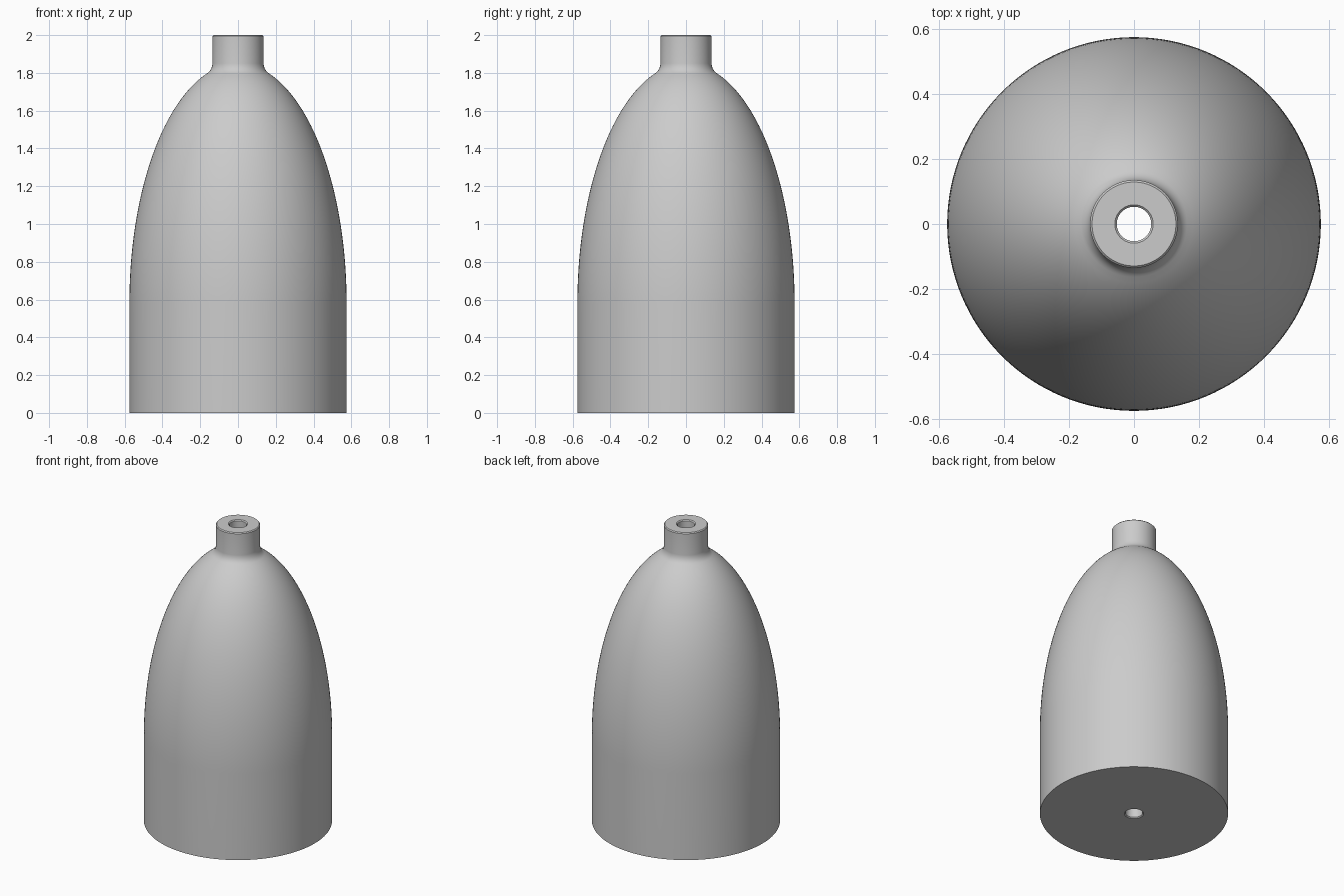
import bpy
import bmesh
from math import sin, cos, pi, radians

cube = bpy.data.objects.get("Cube")
if cube:
    bpy.data.objects.remove(cube)

SEGMENTS = 128
RADIUS, SHOULDER, DOME = 0.575, 0.58, 1.27   # body radius, start and height of the dome
NECK, BORE, BEVEL = 0.135, 0.053, 0.006

# Material
grey = bpy.data.materials.new("plain_grey")
grey.use_nodes = True
colour = (0.6, 0.6, 0.6, 1)
grey.diffuse_color = colour
grey.node_tree.nodes["Principled BSDF"].inputs["Base Color"].default_value = colour

# Closed profile (radius, height): base, wall, elliptical dome, neck fillet, rim, bore
profile = [(BORE + BEVEL, 0), (RADIUS, 0), (RADIUS, SHOULDER)]
steps, end = 40, radians(73.5)
for i in range(1, steps + 1):
    a = end * i / steps
    profile.append((RADIUS * cos(a), SHOULDER + DOME * sin(a)))
start, corner, stop = profile[-1], (NECK + 0.003, 1.815), (NECK, 1.85)
for i in range(1, 9):
    t = i / 8
    profile.append(tuple((1 - t) ** 2 * p + 2 * t * (1 - t) * q + t * t * r
                         for p, q, r in zip(start, corner, stop)))
profile += [(NECK, 2 - BEVEL), (NECK - BEVEL, 2),
            (BORE + BEVEL, 2), (BORE, 2 - BEVEL), (BORE, BEVEL)]

# Lathe the profile around the z axis
bm = bmesh.new()
rings = []
for s in range(SEGMENTS):
    a = 2 * pi * s / SEGMENTS
    rings.append([bm.verts.new((r * cos(a), r * sin(a), z)) for r, z in profile])
count = len(profile)
for s in range(SEGMENTS):
    here, there = rings[s], rings[(s + 1) % SEGMENTS]
    for i in range(count):
        j = (i + 1) % count
        bm.faces.new((here[i], there[i], there[j], here[j]))
bmesh.ops.recalc_face_normals(bm, faces=bm.faces)

mesh = bpy.data.meshes.new("domed_body")
bm.to_mesh(mesh)
bm.free()
mesh.materials.append(grey)
body = bpy.data.objects.new("domed_body", mesh)
bpy.context.collection.objects.link(body)

# Smooth shading with crisp rims
bpy.ops.object.select_all(action='DESELECT')
body.select_set(True)
bpy.context.view_layer.objects.active = body
bpy.ops.object.shade_smooth_by_angle(angle=radians(30))
